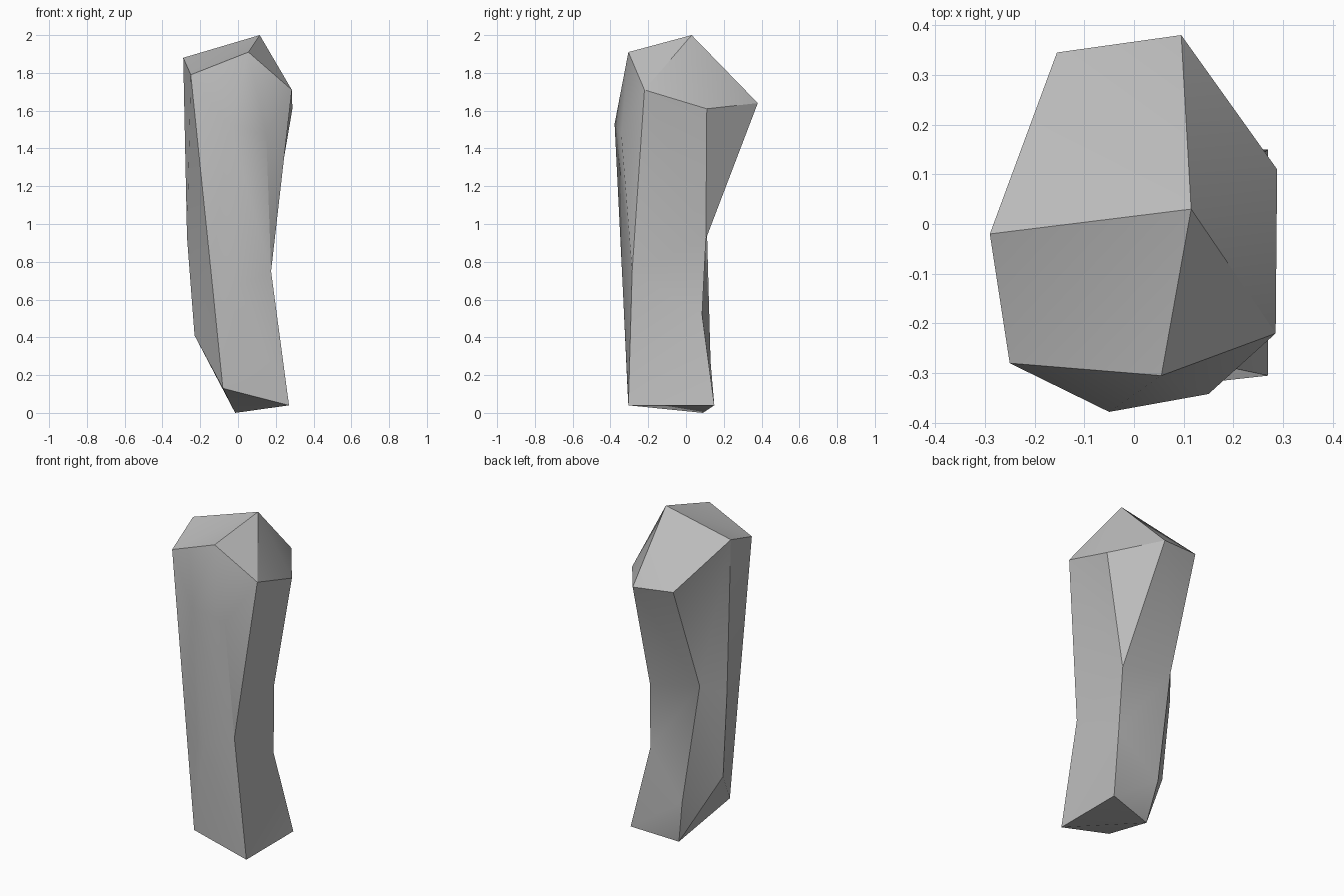
import bpy
import bmesh
import math

cube = bpy.data.objects.get("Cube")
if cube:
    bpy.data.objects.remove(cube, do_unlink=True)

# Plain stone colour
stone = bpy.data.materials.new("stone_grey")
stone.use_nodes = True
grey = (0.5, 0.5, 0.5, 1.0)
stone.diffuse_color = grey
stone.node_tree.nodes["Principled BSDF"].inputs["Base Color"].default_value = grey

bm = bmesh.new()
corner = bm.verts.new


def add_face(*verts):
    """Add a facet unless two of its corners are shared."""
    if len(set(verts)) == len(verts):
        bm.faces.new(verts)


def fill_strip(left, right):
    """Fill between two ridges, stepping down to the next highest corner."""
    i = j = 0
    while i + 1 < len(left) or j + 1 < len(right):
        step_left = j + 1 == len(right) or (
            i + 1 < len(left) and left[i + 1].co.z >= right[j + 1].co.z)
        if step_left:
            add_face(left[i], left[i + 1], right[j])
            i += 1
        else:
            add_face(left[i], right[j + 1], right[j])
            j += 1


def fill_fan(tip, ring):
    """Close a ring of corners to a single tip."""
    for a, b in zip(ring, ring[1:] + ring[:1]):
        add_face(tip, a, b)


# Corners where several ridges meet
peak = corner((0.115, 0.03, 2.0))
brow = corner((0.055, -0.305, 1.91))
front_waist = corner((0.175, -0.285, 0.75))
back_waist = corner((0.17, 0.105, 0.92))
low_waist = corner((0.182, 0.085, 0.52))
front_foot = corner((0.27, -0.305, 0.04))
back_foot = corner((0.27, 0.15, 0.04))
foot_tip = corner((-0.015, 0.09, 0.0))

# Ridges running from crown to foot, in order around the pillar
front_right_ridge = [corner((-0.25, -0.28, 1.79)), corner((-0.138, -0.3, 0.7)),
                     corner((-0.08, -0.31, 0.13))]
bulge_ridge = [brow, corner((-0.05, -0.378, 1.53)),
               corner((0.0, -0.335, 0.67)), front_foot]
brow_ridge = [brow, corner((0.15, -0.342, 1.47)), front_waist, front_foot]
front_left_ridge = [corner((0.285, -0.22, 1.71)), front_waist, front_foot]
left_ridge = [corner((0.288, 0.11, 1.61)), back_waist, low_waist, back_foot]
back_left_ridge = [corner((0.095, 0.38, 1.64)), back_waist, low_waist, back_foot]
back_right_ridge = [corner((-0.155, 0.345, 1.66)), corner((-0.17, 0.11, 1.0)),
                    corner((-0.065, 0.13, 0.27)), foot_tip]
right_ridge = [corner((-0.29, -0.02, 1.88)), corner((-0.27, -0.01, 0.93)),
               corner((-0.23, -0.03, 0.41)), foot_tip]
ridges = [front_right_ridge, bulge_ridge, brow_ridge, front_left_ridge,
          left_ridge, back_left_ridge, back_right_ridge, right_ridge]

# Sides, crown and foot
for left, right in zip(ridges, ridges[1:] + ridges[:1]):
    fill_strip(left, right)
fill_fan(peak, [ridge[0] for ridge in ridges])
fill_fan(foot_tip, [ridge[-1] for ridge in ridges])
bmesh.ops.recalc_face_normals(bm, faces=bm.faces[:])

mesh = bpy.data.meshes.new("stone_pillar")
bm.to_mesh(mesh)
bm.free()
mesh.materials.append(stone)

# Soft facets with crisp outer edges
pillar = bpy.data.objects.new("stone_pillar", mesh)
bpy.context.collection.objects.link(pillar)
bpy.ops.object.select_all(action="DESELECT")
pillar.select_set(True)
bpy.context.view_layer.objects.active = pillar
bpy.ops.object.shade_smooth_by_angle(angle=math.radians(30))
